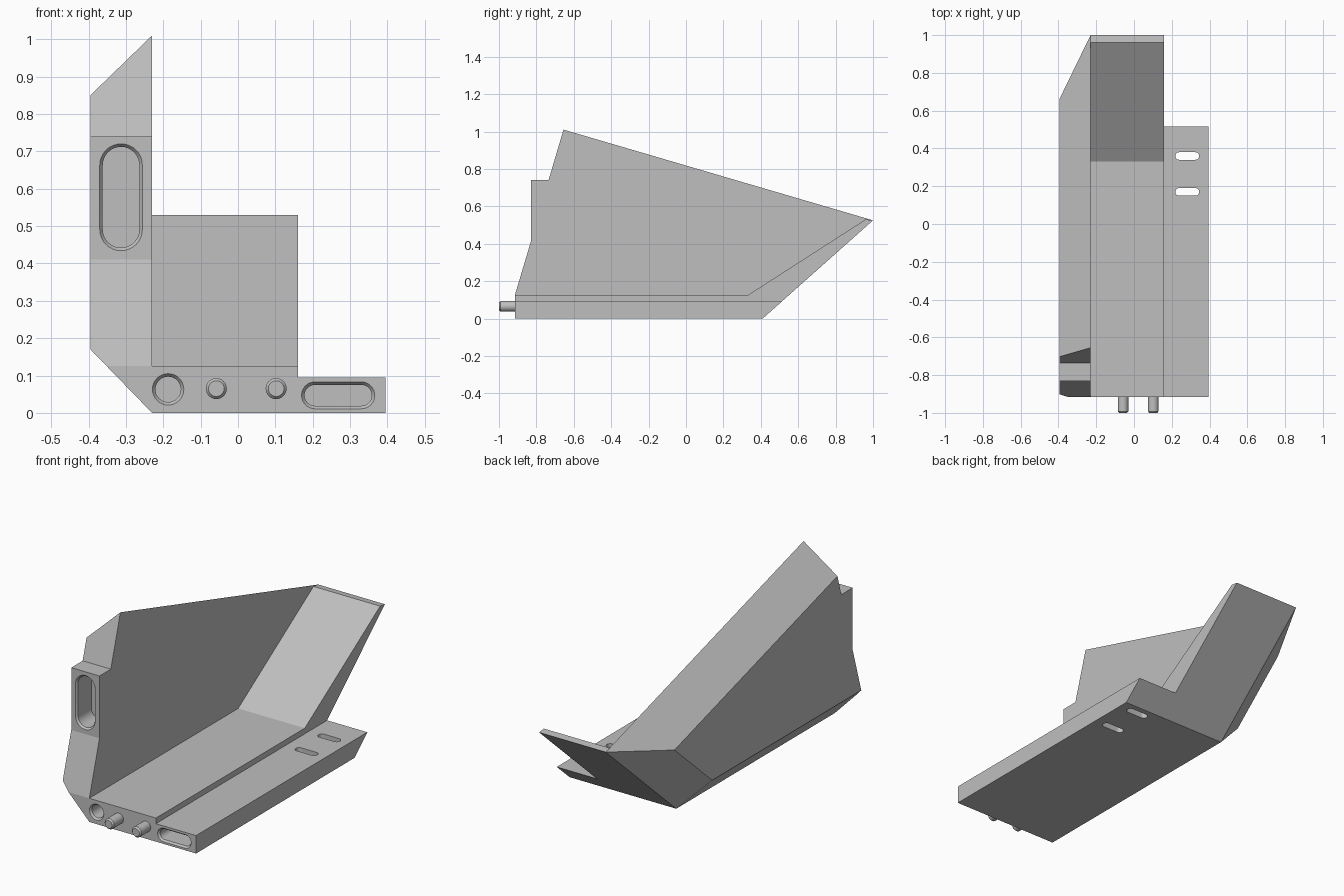
import bpy
import bmesh
from math import pi, sin, cos
from mathutils import Vector

cube = bpy.data.objects.get("Cube")
if cube:
    bpy.data.objects.remove(cube, do_unlink=True)

grey = bpy.data.materials.new("light_grey")
grey.use_nodes = True
COLOUR = (0.52, 0.52, 0.52, 1)
grey.diffuse_color = COLOUR
grey.node_tree.nodes["Principled BSDF"].inputs["Base Color"].default_value = COLOUR

X, Y, Z = Vector((1, 0, 0)), Vector((0, 1, 0)), Vector((0, 0, 1))
OUT, INNER, STEP, EDGE = -0.395, -0.23, 0.16, 0.395   # x of the part borders
FRONT = -0.915


def make_object(name, bm):
    bmesh.ops.recalc_face_normals(bm, faces=bm.faces)
    mesh = bpy.data.meshes.new(name)
    bm.to_mesh(mesh)
    bm.free()
    mesh.materials.append(grey)
    obj = bpy.data.objects.new(name, mesh)
    bpy.context.collection.objects.link(obj)
    return obj


def prism(profile, x0, x1):
    """Side profile of (y, z) points extruded from x0 to x1."""
    bm = bmesh.new()
    face = bm.faces.new([bm.verts.new((x0, y, z)) for y, z in profile])
    ext = bmesh.ops.extrude_face_region(bm, geom=[face])["geom"]
    verts = [v for v in ext if isinstance(v, bmesh.types.BMVert)]
    bmesh.ops.translate(bm, verts=verts, vec=X * (x1 - x0))
    return bm


def trim(bm, a, b, c, keep):
    """Slice off everything beyond the plane through a, b, c."""
    a, b, c = Vector(a), Vector(b), Vector(c)
    n = (b - a).cross(c - a).normalized()
    if n.dot(keep - a) > 0:
        n = -n
    geom = bm.verts[:] + bm.edges[:] + bm.faces[:]
    bmesh.ops.bisect_plane(bm, geom=geom, dist=1e-4, plane_co=a, plane_no=n,
                           clear_outer=True)
    bmesh.ops.holes_fill(bm, edges=[e for e in bm.edges if e.is_boundary])


def rounded_bar(name, centre, along, across, axis, half, radius, rings):
    """Round-ended bar; rings are (distance along axis, inset of radius)."""
    bm = bmesh.new()
    loops = []
    n = 16
    for dist, inset in rings:
        loop = []
        for side in (1, -1):
            count = n + 1 if half else n
            for i in range(count):
                t = i / n * pi - pi / 2
                r = radius - inset
                p = along * (half + r * cos(t)) + across * (r * sin(t))
                loop.append(bm.verts.new(Vector(centre) + p * side + axis * dist))
        loops.append(loop)
    for a, b in zip(loops, loops[1:]):
        for i in range(len(a)):
            j = (i + 1) % len(a)
            bm.faces.new((a[i], a[j], b[j], b[i]))
    bm.faces.new(loops[0])
    bm.faces.new(loops[-1])
    return make_object(name, bm)


def cut(obj, cutter):
    mod = obj.modifiers.new("cut", "BOOLEAN")
    mod.operation = "DIFFERENCE"
    mod.solver = "EXACT"
    mod.object = cutter
    cutter.hide_render = True
    bpy.context.view_layer.update()
    deps = bpy.context.evaluated_depsgraph_get()
    mesh = bpy.data.meshes.new_from_object(obj.evaluated_get(deps))
    obj.modifiers.clear()
    obj.data = mesh
    bpy.data.objects.remove(cutter, do_unlink=True)


POCKET = [(-0.03, 0), (0, 0), (0.01, 0.008), (0.12, 0.008)]
THROUGH = [(-0.1, 0), (0.2, 0)]

# Side wall with chamfered outer edges
bm = prism([(FRONT, 0), (FRONT, 0.125), (-0.83, 0.41), (-0.83, 0.74),
            (-0.735, 0.74), (-0.655, 1.01), (1, 0.525), (0.41, 0)], OUT, INNER)
inside = Vector((INNER, 0, 0.3))
top_front, tip, heel = (INNER, -0.655, 1.01), (INNER, 1, 0.525), (INNER, 0.41, 0)
trim(bm, top_front, tip, (OUT, -0.702, 0.85), inside)
trim(bm, heel, tip, (OUT, 0.66, 0.45), inside)
trim(bm, (INNER, FRONT, 0), heel, (OUT, 0, 0.17), inside)
wall = make_object("side_wall", bm)
cut(wall, rounded_bar("wall_slot", (-0.313, -0.83, 0.577), Z, X, Y,
                      0.086, 0.057, POCKET))

# Floor rising into the back ramp
ramp_floor = make_object("floor_and_ramp", prism(
    [(FRONT, 0), (FRONT, 0.125), (0.33, 0.125), (0.96, 0.53),
     (1, 0.525), (0.41, 0)], INNER, STEP))
cut(ramp_floor, rounded_bar("round_socket", (-0.187, FRONT, 0.063), X, Z, Y,
                            0, 0.042, POCKET))

# Lower side flange with a front slot and two through slots
flange = make_object("side_flange", prism(
    [(FRONT, 0), (FRONT, 0.095), (0.517, 0.095), (0.41, 0)], STEP, EDGE))
cut(flange, rounded_bar("flange_slot", (0.268, FRONT, 0.047), X, Z, Y,
                        0.062, 0.036, POCKET))
for y in (0.36, 0.17):
    cut(flange, rounded_bar("mounting_slot", (0.282, y, 0), X, Y, Z,
                            0.043, 0.02, THROUGH))

# Locating pins
pins = [rounded_bar("locating_pin", (x, FRONT, 0.065), X, Z, -Y, 0, 0.028,
                    [(-0.01, 0), (0.077, 0), (0.085, 0.007)])
        for x in (-0.058, 0.102)]

# Smooth the round surfaces, keep the edges sharp
for obj in bpy.context.selected_objects:
    obj.select_set(False)
for obj in [wall, ramp_floor, flange] + pins:
    obj.select_set(True)
bpy.context.view_layer.objects.active = wall
bpy.ops.object.shade_smooth_by_angle(angle=pi / 12)
